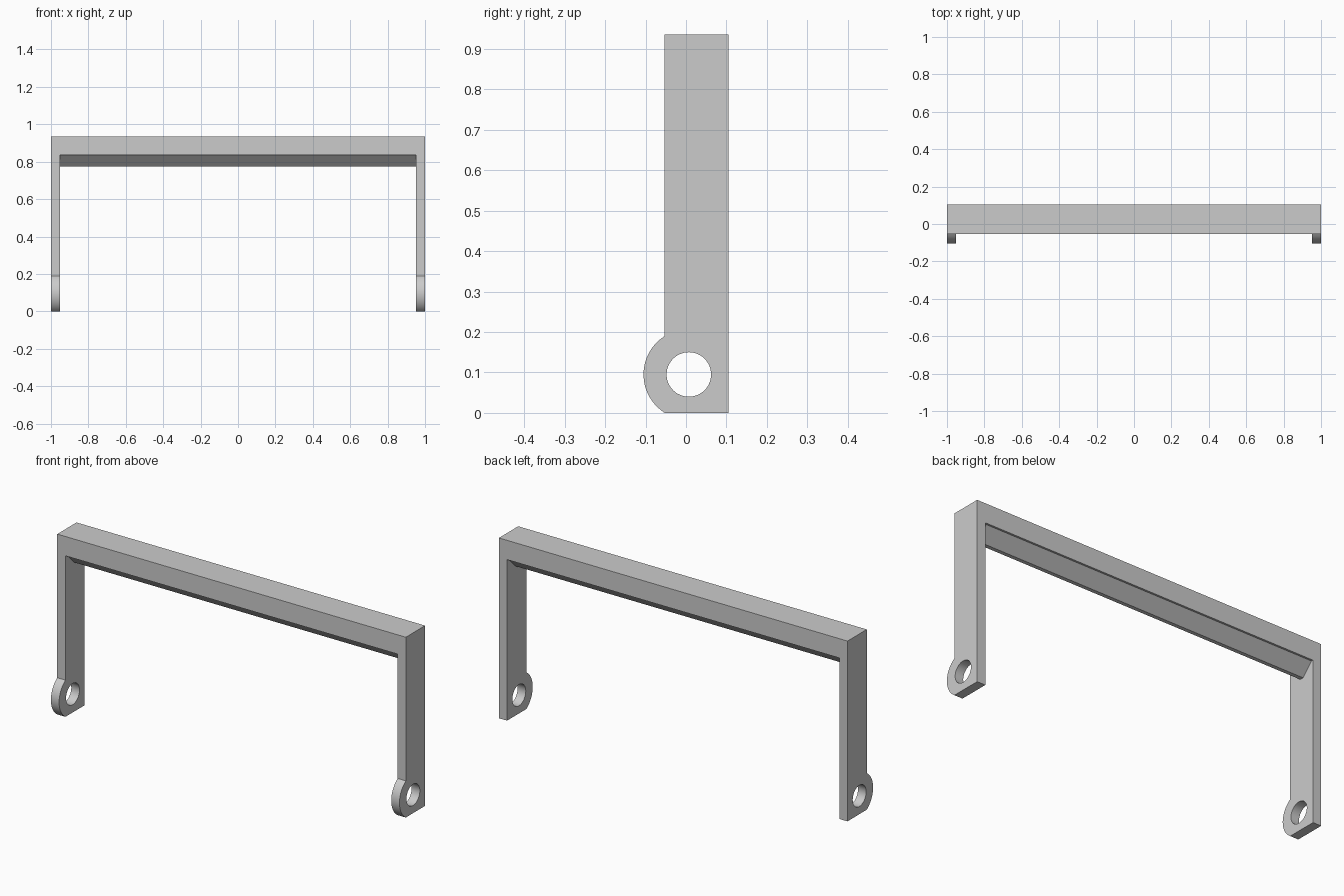
import bpy, bmesh
from math import sin, cos, pi, atan2

cube = bpy.data.objects.get("Cube")
if cube:
    bpy.data.objects.remove(cube, do_unlink=True)

grey = bpy.data.materials.new("plain_grey")
grey.use_nodes = True
colour = (0.6, 0.6, 0.6, 1)
grey.diffuse_color = colour
grey.node_tree.nodes["Principled BSDF"].inputs["Base Color"].default_value = colour

FRONT, BACK, TOP = -0.053, 0.105, 0.935
INNER, OUTER = 0.953, 1.0


def extrude_profile(name, loops, x0, x1):
    """Fill closed (y, z) loops, holes included, and extrude from x0 to x1."""
    bm = bmesh.new()
    for loop in loops:
        verts = [bm.verts.new((x0, y, z)) for y, z in loop]
        for a, b in zip(verts, verts[1:] + verts[:1]):
            bm.edges.new((a, b))
    bmesh.ops.triangle_fill(bm, use_beauty=True, edges=bm.edges[:])
    new = bmesh.ops.extrude_face_region(bm, geom=bm.faces[:], use_keep_orig=True)["geom"]
    moved = [v for v in new if isinstance(v, bmesh.types.BMVert)]
    bmesh.ops.translate(bm, verts=moved, vec=(x1 - x0, 0, 0))
    bmesh.ops.recalc_face_normals(bm, faces=bm.faces[:])
    mesh = bpy.data.meshes.new(name)
    bm.to_mesh(mesh)
    bm.free()
    mesh.materials.append(grey)
    obj = bpy.data.objects.new(name, mesh)
    bpy.context.collection.objects.link(obj)
    bpy.ops.object.select_all(action="DESELECT")
    obj.select_set(True)
    bpy.context.view_layer.objects.active = obj
    bpy.ops.object.shade_smooth_by_angle(angle=pi / 6)
    return obj


def arc(cy, cz, r, start, end, steps):
    return [(cy + r * cos(start + (end - start) * i / steps),
             cz + r * sin(start + (end - start) * i / steps)) for i in range(steps + 1)]


# Legs: straight bars with a rounded lug at the front and a pivot hole
cy, cz, radius = 0.007, 0.095, 0.112
half = atan2(cz, -(FRONT - cy))
lug = arc(cy, cz, radius, pi - half, pi + half, 32)
lug[0], lug[-1] = (FRONT, 2 * cz), (FRONT, 0)
outline = [(BACK, 0), (BACK, TOP), (FRONT, TOP)] + lug
hole = arc(cy, cz, 0.055, 0, 2 * pi, 48)[:-1]
for side, name in ((1, "left_leg"), (-1, "right_leg")):
    extrude_profile(name, [outline, hole], side * INNER, side * OUTER)

# Crossbar: flat top with a bevelled rib along the underside
mid, under, rib = (FRONT + BACK) / 2, 0.835, 0.775
bar = [(FRONT, TOP), (FRONT, under), (mid - 0.069, under), (mid - 0.01, rib),
       (mid + 0.01, rib), (mid + 0.069, under), (BACK, under), (BACK, TOP)]
extrude_profile("crossbar", [bar], -INNER, INNER)
